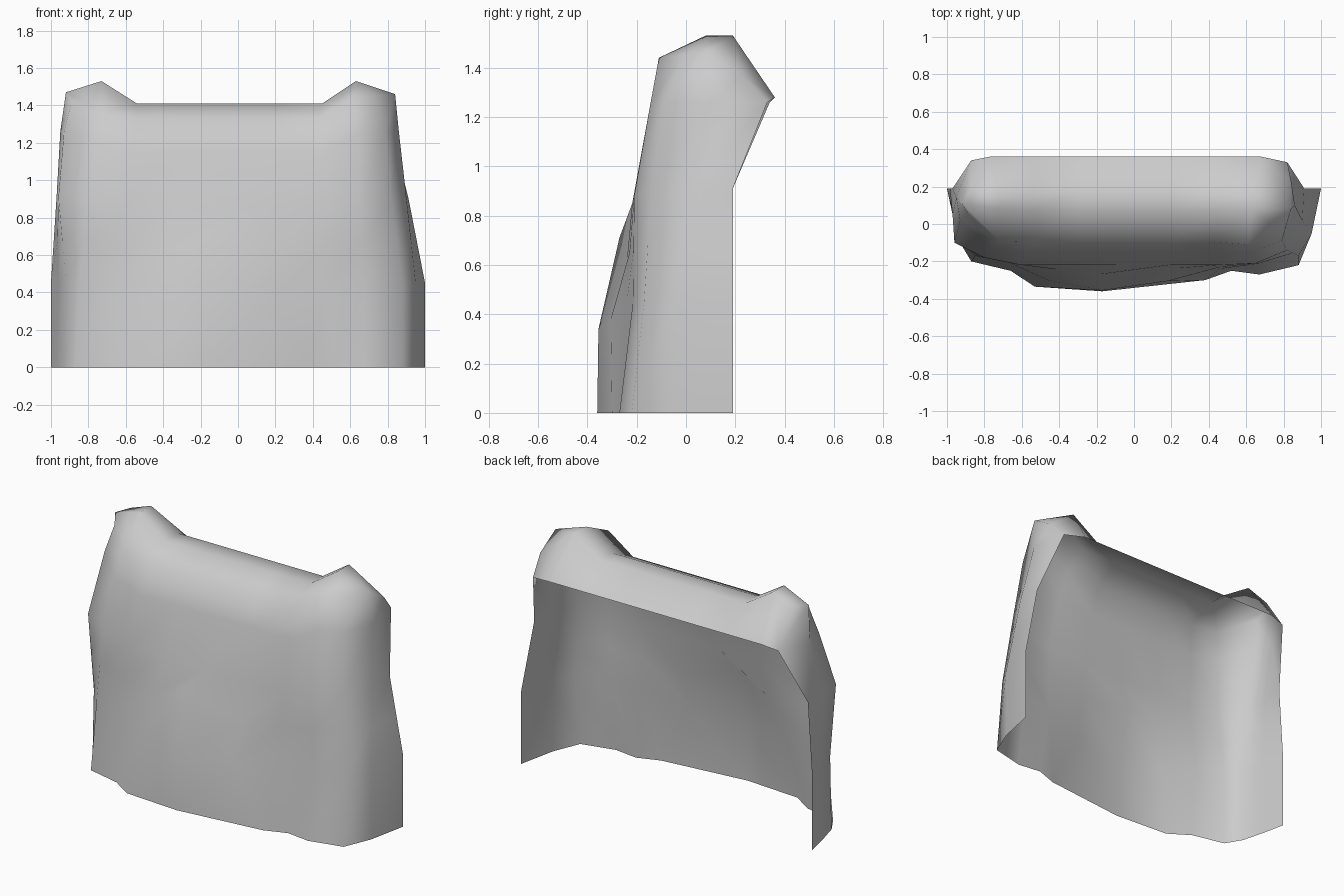
import bpy
import bmesh
from mathutils import Vector

cube = bpy.data.objects.get("Cube")
if cube:
    bpy.data.objects.remove(cube, do_unlink=True)

fabric = bpy.data.materials.new("grey_fabric")
fabric.use_nodes = True
fabric.diffuse_color = (.6, .6, .6, 1)
fabric.node_tree.nodes["Principled BSDF"].inputs["Base Color"].default_value = fabric.diffuse_color

FIRST = 3     # left corner column
LAST = 9      # right corner column


def level(points, height):
    """Turn a plan outline into points at one height."""
    return [Vector((x, y, height)) for x, y in points]


def span(left, right, inner_left, inner_right, y, z):
    """Corner, evenly spaced straight middle, corner."""
    steps = LAST - FIRST - 2
    middle = [Vector((inner_left + (inner_right - inner_left) * i / steps, y, z))
              for i in range(steps + 1)]
    return [Vector(left)] + middle + [Vector(right)]


def band(left_end, left, right, right_end, y, z):
    """Row with end panels and a straight front."""
    front = span(left, right, left[0] + .19, right[0] - .18, y, z)
    return [Vector(p) for p in left_end] + front + [Vector(p) for p in right_end]


# Wavy lower hem, left back edge round to right back edge
hem = level([(-1, .19), (-.97, .05), (-.93, -.1), (-.87, -.2), (-.66, -.25),
             (-.53, -.335), (-.17, -.36), (.38, -.3), (.52, -.25), (.67, -.27),
             (.88, -.22), (.95, -.05), (1, .19)], 0)

# Folded lower part with the front bulge
fold = level([(-1, .19), (-.96, .05), (-.92, -.1), (-.85, -.17), (-.66, -.21),
              (-.46, -.3), (-.17, -.355), (.18, -.305), (.46, -.24), (.67, -.215),
              (.88, -.17), (.95, -.05), (1, .19)], .45)
for column, drop in ((5, .06), (6, .11), (7, .07)):
    fold[column].z -= drop

# Waist, where the cover tightens
waist = band(level([(-.97, .19), (-.97, .05), (-.96, -.1)], .91),
             (-.8, -.18, .9), (.65, -.21, .88),
             level([(.82, -.14), (.9, .02), (.91, .19)], .91), -.218, .85)

# Bulge fading between fold and waist
fade = [a.lerp(b, .5) for a, b in zip(fold, waist)]
fade[5].y, fade[6].y, fade[7].y = -.245, -.27, -.24
fade[6].x, fade[6].z = -.19, .71

# Shoulder, reaching to the back flap
shoulder = band(level([(-.87, .34), (-.95, .14), (-.93, .02)], 1.26),
                (-.76, -.13, 1.2), (.64, -.145, 1.25),
                level([(.79, -.09), (.86, .1), (.82, .33)], 1.26), -.15, 1.15)

# Rim under the two raised corners
rim = band([(-.87, .19, 1.48), (-.92, .11, 1.47), (-.89, .06, 1.42)],
           (-.72, -.09, 1.35), (.61, -.11, 1.44),
           [(.74, -.01, 1.45), (.84, .08, 1.46), (.84, .23, 1.37)], -.095, 1.33)

# Top of the cover: two ridge lines and the back flap edge
ridge = span((-.73, .08, 1.53), (.63, .08, 1.53), -.54, .45, .07, 1.41)
crest = span((-.73, .19, 1.53), (.63, .19, 1.53), -.54, .45, .19, 1.41)
flap = span((-.77, .36, 1.28), (.68, .36, 1.28), -.54, .45, .36, 1.28)

bm = bmesh.new()


def add_row(points):
    return [bm.verts.new(p) for p in points]


def bridge(lower, upper):
    for i in range(len(lower) - 1):
        bm.faces.new((lower[i], lower[i + 1], upper[i + 1], upper[i]))


# Front and end panels
walls = [add_row(row) for row in (hem, fold, fade, waist, shoulder, rim)]
for lower, upper in zip(walls, walls[1:]):
    bridge(lower, upper)

# Top and back flap
top = [walls[-1][FIRST:LAST + 1]] + [add_row(row) for row in (ridge, crest, flap)]
for lower, upper in zip(top, top[1:]):
    bridge(lower, upper)

# Raised corners joining the top to the end panels
left_outer = walls[-1][FIRST - 1::-1] + walls[-2][:1]
right_outer = walls[-1][LAST + 1:] + walls[-2][-1:]
bridge([row[0] for row in top], left_outer)
bridge(right_outer, [row[-1] for row in top])

mesh = bpy.data.meshes.new("backrest_cover")
bm.to_mesh(mesh)
bm.free()
mesh.materials.append(fabric)
mesh.shade_smooth()
cover = bpy.data.objects.new("backrest_cover", mesh)
bpy.context.scene.collection.objects.link(cover)
